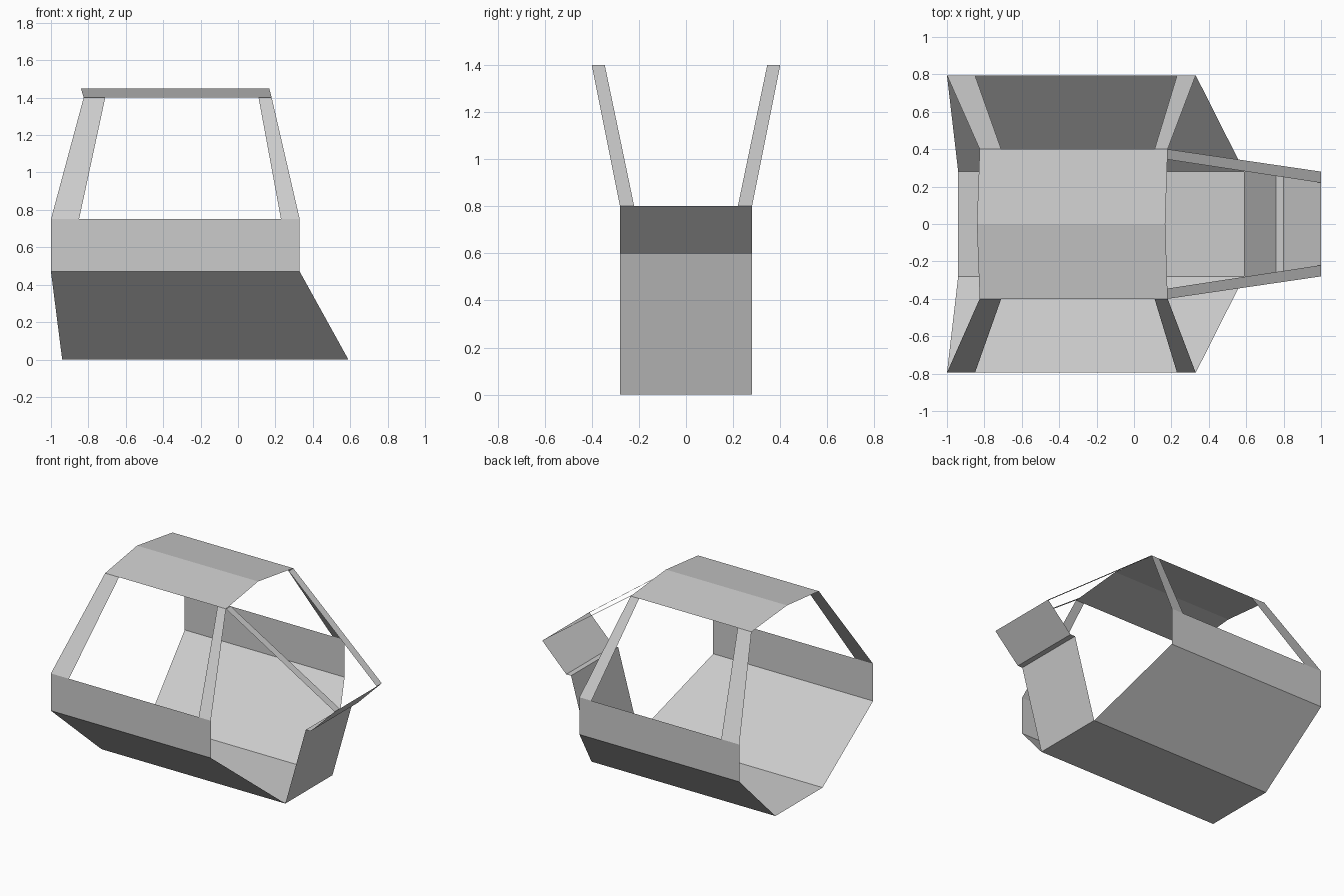
import bpy

cube = bpy.data.objects.get("Cube")
if cube:
    bpy.data.objects.remove(cube, do_unlink=True)

grey = bpy.data.materials.new("light_grey")
grey.use_nodes = True
colour = (0.6, 0.6, 0.6, 1)
grey.diffuse_color = colour
grey.node_tree.nodes["Principled BSDF"].inputs["Base Color"].default_value = colour


def sheet(name, rows, mirror=False):
    """Thin flat-shaded sheet joining rows of two points, optionally mirrored in y."""
    verts = [p for row in rows for p in row]
    faces = [(i, i + 1, i + 3, i + 2) for i in range(0, len(verts) - 2, 2)]
    mesh = bpy.data.meshes.new(name)
    mesh.from_pydata(verts, [], faces)
    mesh.materials.append(grey)
    obj = bpy.data.objects.new(name, mesh)
    bpy.context.collection.objects.link(obj)
    if mirror:
        mod = obj.modifiers.new("Mirror", "MIRROR")
        mod.use_axis = (False, True, False)
        mod.use_clip = True
    return obj


# Main dimensions
floor_half, side_half, roof_half = 0.28, 0.795, 0.4
waist_z, sill_z, eave_z, ridge_z = 0.47, 0.75, 1.4, 1.45
rear_x, front_x = -1.0, 0.33
floor_rear, floor_front = -0.94, 0.59

# Floor pan
sheet("floor", [
    [(floor_rear, y, 0), (floor_front, y, 0)] for y in (-floor_half, floor_half)])

# Sloping lower sides and upright upper sides
sheet("side_panels", [
    [(floor_rear, -side, z) if z == 0 else (rear_x, -side, z),
     (floor_front if z == 0 else front_x, -side, z)]
    for side, z in ((side_half, sill_z), (side_half, waist_z), (floor_half, 0))][::-1],
    mirror=True)

# Slanted side pillars between sill and roof
for name, low, high in (("rear_pillars", (-1.0, -0.85), (-0.825, -0.71)),
                        ("front_pillars", (0.23, 0.33), (0.11, 0.18))):
    sheet(name, [[(x, -side_half, sill_z) for x in low],
                 [(x, -roof_half, eave_z) for x in high]], mirror=True)

# Shallow gabled roof
sheet("roof", [[(-0.825, -roof_half, eave_z), (0.18, -roof_half, eave_z)],
               [(-0.84, 0, ridge_z), (0.167, 0, ridge_z)]], mirror=True)

# Nose: lower face, narrow ledge and overhanging upper face
nose_profile = [(floor_front, 0), (0.76, 0.6), (0.8, 0.6), (1.0, 0.8)]
sheet("nose_panel", [[(x, -floor_half, z), (x, floor_half, z)]
                     for x, z in nose_profile])

# Windscreen pillars from nose tip up to the roof corners
sheet("windscreen_pillars", [
    [(1.0, -floor_half, 0.8), (1.0, -0.22, 0.8)],
    [(0.18, -roof_half, eave_z), (0.18, -0.345, eave_z)]], mirror=True)
